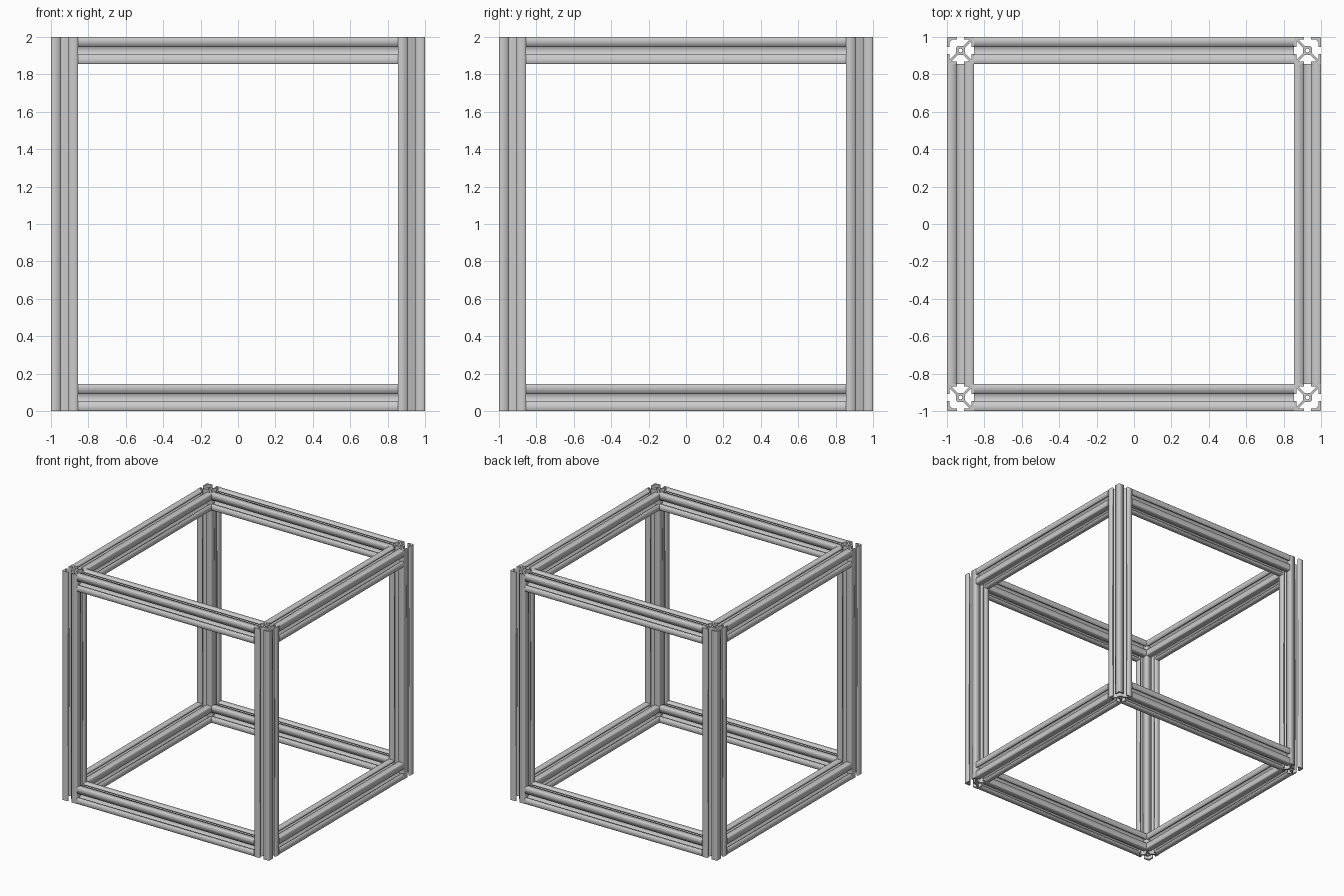
import bpy
from math import pi, cos, sin

if "Cube" in bpy.data.objects:
    bpy.data.objects.remove(bpy.data.objects["Cube"])

H = 0.0725     # half width of the extrusion
S = 0.0195     # half width of the slot mouth
T = 0.014      # lip thickness
W = 0.046      # half width of the slot channel
D = 0.010      # diagonal web offset
C = 0.015      # core half size
F = 0.004      # corner chamfer

# One quarter of the slotted section, counter-clockwise
QUARTER = [(C + D, C), (W + D, W), (H - T, W), (H - T, S), (H, S), (H, H - F),
           (H - F, H), (S, H), (S, H - T), (W, H - T), (W, W + D), (C, C + D)]


def turn(points, k):
    for _ in range(k):
        points = [(-y, x) for x, y in points]
    return points


def section(split_corner):
    """Closed loops of the section; split_corner leaves the outer corner strip free."""
    body, loops = [], []
    for k in range(4):
        if split_corner and k == 0:
            body += [QUARTER[0], QUARTER[-1]]
            loops.append(QUARTER[2:10])
        else:
            body += turn(QUARTER, k)
    bore = [(0.01 * cos(i * pi / 8), 0.01 * sin(i * pi / 8)) for i in range(16)]
    return [body, bore] + loops


def extrusion(name, length, location, rotation, split_corner=False):
    curve = bpy.data.curves.new(name, 'CURVE')
    curve.dimensions = '2D'
    curve.fill_mode = 'BOTH'
    curve.extrude = length / 2
    for loop in section(split_corner):
        spline = curve.splines.new('POLY')
        spline.points.add(len(loop) - 1)
        for p, (x, y) in zip(spline.points, loop):
            p.co = (x, y, 0, 1)
        spline.use_cyclic_u = True
    obj = bpy.data.objects.new(name, curve)
    bpy.context.collection.objects.link(obj)
    obj.location = location
    obj.rotation_euler = rotation
    bpy.ops.object.select_all(action='DESELECT')
    obj.select_set(True)
    bpy.context.view_layer.objects.active = obj
    bpy.ops.object.convert(target='MESH')


R = 1 - H
SPAN = 2 - 4 * H

# Four corner posts, free corner strip facing outwards
for k, (sx, sy) in enumerate([(1, 1), (-1, 1), (-1, -1), (1, -1)]):
    extrusion(f"corner_post_{k + 1}", 2, (sx * R, sy * R, 1), (0, 0, k * pi / 2), True)

# Bottom and top rails between the posts
for level, z in (("bottom", H), ("top", 2 - H)):
    for side, s in (("front", -1), ("back", 1)):
        extrusion(f"{level}_{side}_rail", SPAN, (0, s * R, z), (0, pi / 2, 0))
    for side, s in (("left", -1), ("right", 1)):
        extrusion(f"{level}_{side}_rail", SPAN, (s * R, 0, z), (pi / 2, 0, 0))
